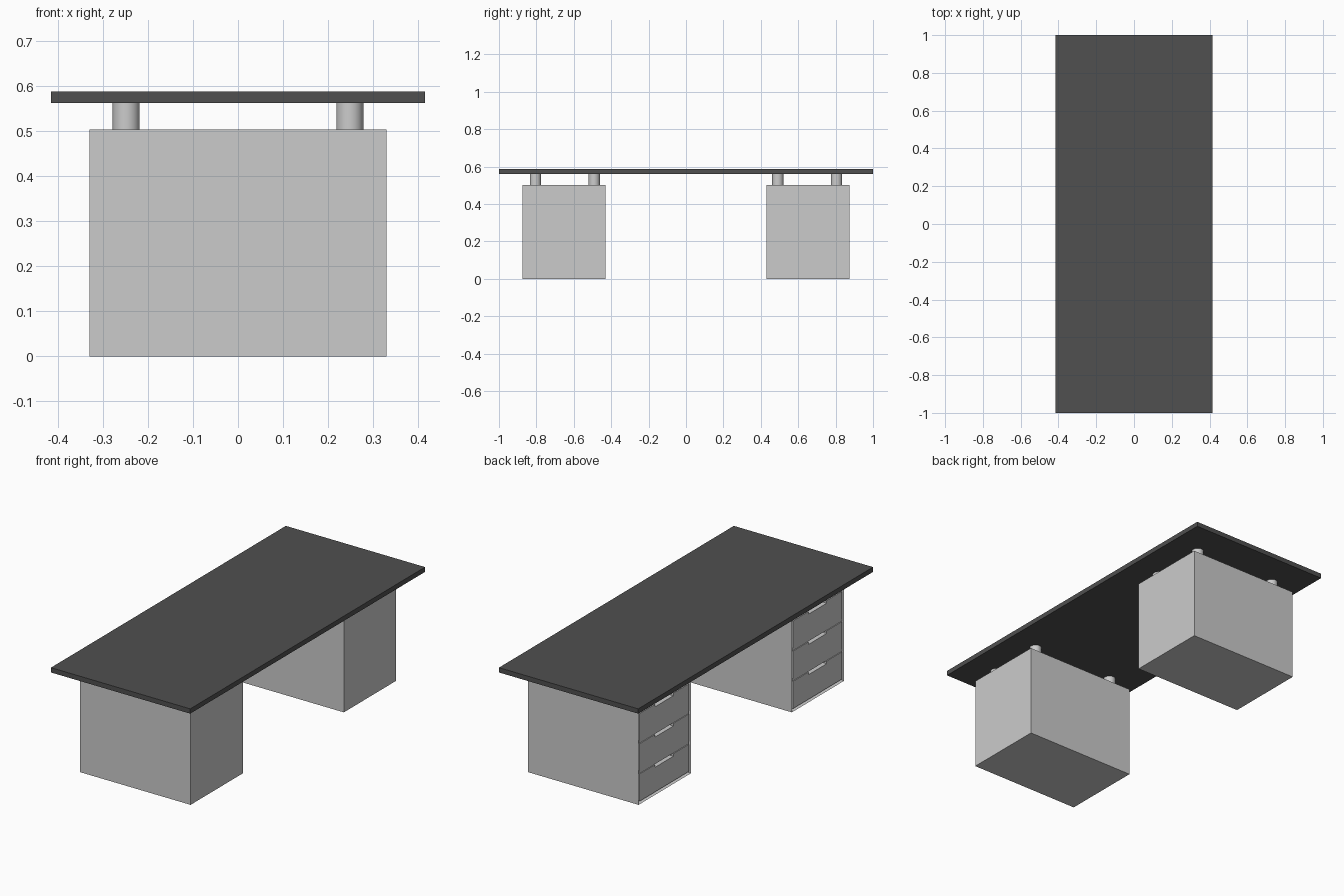
import bpy, bmesh

if "Cube" in bpy.data.objects:
    bpy.data.objects.remove(bpy.data.objects["Cube"])

HALF_X = 0.33              # pedestal half depth
PED_Y = (0.43, 0.875)      # pedestal span on +y side
PED_H = 0.503
TOP_Z = (0.562, 0.588)


def add_object(name, bm):
    bmesh.ops.recalc_face_normals(bm, faces=bm.faces)
    mesh = bpy.data.meshes.new(name)
    bm.to_mesh(mesh)
    bm.free()
    obj = bpy.data.objects.new(name, mesh)
    bpy.context.collection.objects.link(obj)
    return obj


def box_bm(lo, hi):
    bm = bmesh.new()
    bmesh.ops.create_cube(bm, size=1)
    for v in bm.verts:
        v.co = [(a + b) / 2 + c * (b - a) for a, b, c in zip(lo, hi, v.co)]
    return bm


def box(name, lo, hi):
    return add_object(name, box_bm(lo, hi))


def carcass(name, y0, y1):
    # solid body with a framed recess on the drawer side (-x)
    bm = box_bm((-HALF_X, y0, 0), (HALF_X, y1, PED_H))
    bm.normal_update()
    face = min(bm.faces, key=lambda f: f.calc_center_median().x)
    bmesh.ops.inset_region(bm, faces=[face], thickness=0.011)
    for v in face.verts:
        v.co.x += 0.03
    return add_object(name, bm)


def drawer_front(name, y0, y1, z0, z1):
    # flat panel with a finger notch in its top edge
    c = (y0 + y1) / 2
    n, d = 0.078, 0.014
    outline = [(y0, z0), (y1, z0), (y1, z1), (c + n, z1), (c + n, z1 - d),
               (c - n, z1 - d), (c - n, z1), (y0, z1)]
    bm = bmesh.new()
    face = bm.faces.new([bm.verts.new((-HALF_X + 0.003, y, z)) for y, z in outline])
    ext = bmesh.ops.extrude_face_region(bm, geom=[face])
    for g in ext["geom"]:
        if isinstance(g, bmesh.types.BMVert):
            g.co.x += 0.0265
    return add_object(name, bm)


# desk top
top = box("desk_top", (-0.415, -1, TOP_Z[0]), (0.415, 1, TOP_Z[1]))
dark = bpy.data.materials.new("dark_grey")
dark.diffuse_color = (0.08, 0.08, 0.08, 1)
dark.use_nodes = True
dark.node_tree.nodes["Principled BSDF"].inputs["Base Color"].default_value = dark.diffuse_color
top.data.materials.append(dark)

for side, label in ((-1, "front"), (1, "back")):
    y0, y1 = sorted(side * y for y in PED_Y)
    carcass(f"{label}_pedestal", y0, y1)

    # three drawers, each with a slightly recessed rail above
    for i in range(3):
        z0 = 0.0135 + 0.163 * i
        z1 = z0 + 0.147
        drawer_front(f"{label}_drawer_{i + 1}", y0 + 0.0135, y1 - 0.0135, z0, z1)
        box(f"{label}_rail_{i + 1}", (-HALF_X + 0.006, y0 + 0.011, z1 + 0.001),
            (-HALF_X + 0.03, y1 - 0.011, min(z1 + 0.015, PED_H - 0.011)))

    # round standoffs carrying the top
    for x in (-0.248, 0.248):
        for y in (0.491, 0.805):
            bpy.ops.mesh.primitive_cylinder_add(
                vertices=32, radius=0.03, depth=TOP_Z[0] - PED_H,
                location=(x, side * y, (TOP_Z[0] + PED_H) / 2))
            bpy.context.object.name = f"{label}_standoff"
            bpy.ops.object.shade_smooth_by_angle()
